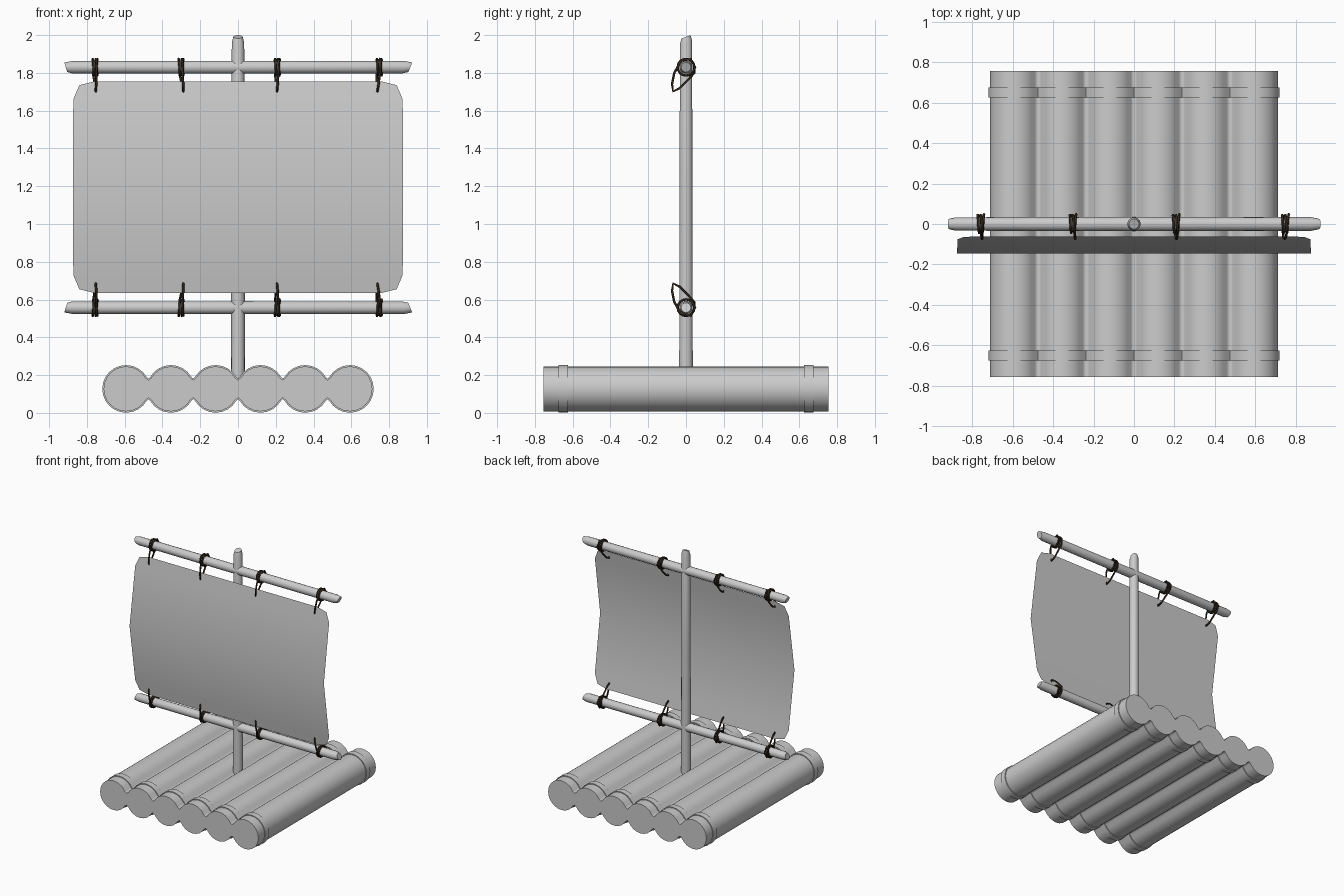
import bpy
import math
from mathutils import Vector

if "Cube" in bpy.data.objects:
    bpy.data.objects.remove(bpy.data.objects["Cube"])

TAU = 2 * math.pi


def make_mesh(name, verts, faces, angle=40):
    mesh = bpy.data.meshes.new(name)
    mesh.from_pydata(verts, [], faces)
    obj = bpy.data.objects.new(name, mesh)
    bpy.context.collection.objects.link(obj)
    bpy.context.view_layer.objects.active = obj
    for o in bpy.context.selected_objects:
        o.select_set(False)
    obj.select_set(True)
    bpy.ops.object.shade_smooth_by_angle(angle=math.radians(angle))
    return obj


def loft(name, rings, angle=40):
    """Skin equal-sized rings and cap both ends."""
    n = len(rings[0])
    verts = [p for ring in rings for p in ring]
    faces = [tuple(reversed(range(n))), tuple(range(len(verts) - n, len(verts)))]
    for k in range(len(rings) - 1):
        for i in range(n):
            j = (i + 1) % n
            faces.append((k * n + i, k * n + j, (k + 1) * n + j, (k + 1) * n + i))
    return make_mesh(name, verts, faces, angle)


# Raft deck: joined logs with shallow valleys between them
LOGS, PITCH, ZC = 6, 0.237, 0.127


def deck_outline(r, valley):
    """Outline in x, z of the row of joined logs, counter-clockwise from +x."""
    top = []
    for i in reversed(range(LOGS)):
        cx = (i - (LOGS - 1) / 2) * PITCH
        a0 = 0 if i == LOGS - 1 else 30
        a1 = 180 if i == 0 else 150
        steps = round((a1 - a0) / 15)
        for s in range(steps + 1):
            a = math.radians(a0 + (a1 - a0) * s / steps)
            top.append((cx + r * math.cos(a), r * math.sin(a)))
        if i:
            top.append((cx - PITCH / 2, valley))
    bottom = [(-x, -z) for x, z in top[1:]]
    return top[:-1] + [top[-1]] + bottom[:-1]


def deck_slab(name, r, valley, y0, y1):
    prof = deck_outline(r, valley)
    return loft(name, [[(x, y, ZC + z) for x, z in prof] for y in (y1, y0)], 80)


deck_slab("log_deck", 0.119, 0.047, -0.755, 0.755)
for label, y in (("front", -0.65), ("back", 0.65)):
    deck_slab(label + "_binding", 0.126, 0.054, y - 0.024, y + 0.024)


# Mast and yards: round poles with tapered, slanted tips
def pole(name, sections, place, sides=14):
    rings = []
    for t, r, tilt in sections:
        ring = []
        for i in range(sides):
            a = TAU * i / sides
            u, v = r * math.cos(a), r * math.sin(a)
            ring.append(place(u, v, t + tilt * v))
        rings.append(ring)
    return loft(name, rings)


pole("mast", [(0.15, 0.037, 0), (1.2, 0.035, 0), (1.96, 0.033, 0.3), (1.991, 0.025, 0.35)],
     lambda u, v, t: (u, v, t))

YARDS = (("upper", 1.83, 1), ("lower", 0.557, -1))
for label, z, s in YARDS:
    pole(label + "_yard",
         [(-0.912, 0.026, 0.3 * -s), (-0.88, 0.033, 0), (0, 0.035, 0),
          (0.875, 0.034, 0.2 * s), (0.912, 0.026, 0.4 * s)],
         lambda u, v, t: (t, u, z + v))

# Sail: single bent sheet with clipped corners
rows = [(0.56, 0.76), (0.54, 0.84), (0.465, 0.872), (0, 0.874)]
rows += [(-z, w) for z, w in reversed(rows[:-1])]
verts = []
for dz, w in rows:
    y = -0.145 + 0.15 * abs(dz)
    verts += [(-w, y, 1.195 + dz), (w, y, 1.195 + dz)]
make_mesh("sail", verts, [(2 * i, 2 * i + 2, 2 * i + 3, 2 * i + 1) for i in range(len(rows) - 1)])

# Rope ties: two turns round the yard, then one long loop through the sail
rope = bpy.data.materials.new("rope")
rope.diffuse_color = (0.03, 0.02, 0.012, 1)
rope.use_nodes = True
rope.node_tree.nodes["Principled BSDF"].inputs["Base Color"].default_value = rope.diffuse_color

LOOP = [(0.048, 0.0), (0.025, 0.043), (-0.025, 0.035), (-0.062, -0.03),
        (-0.074, -0.09), (-0.068, -0.128), (-0.035, -0.112), (0.015, -0.062), (0.043, -0.03)]


def rope_tie(name, x, z, s, lean):
    pts = []
    for i in range(32):
        a = TAU * i / 16
        pts.append((x - 0.016 + 0.032 * i / 32, 0.044 * math.cos(a), z + s * 0.044 * math.sin(a)))
    for i, (y, dz) in enumerate(LOOP):
        k = i / len(LOOP)
        drop = max(0, -dz) / 0.128
        pts.append((x + 0.016 - 0.032 * k + lean * drop, y, z + s * dz))
    curve = bpy.data.curves.new(name, 'CURVE')
    curve.dimensions = '3D'
    curve.bevel_depth = 0.0065
    curve.bevel_resolution = 1
    spline = curve.splines.new('POLY')
    spline.points.add(len(pts) - 1)
    for p, co in zip(spline.points, pts):
        p.co = Vector((*co, 1))
    spline.use_cyclic_u = True
    curve.materials.append(rope)
    bpy.context.collection.objects.link(bpy.data.objects.new(name, curve))


for label, z, s in YARDS:
    for i, (x, lean) in enumerate(((-0.757, 0.006), (-0.302, 0.014), (0.208, 0.0), (0.748, -0.008))):
        rope_tie(f"{label}_rope_tie_{i + 1}", x, z, s, lean)
